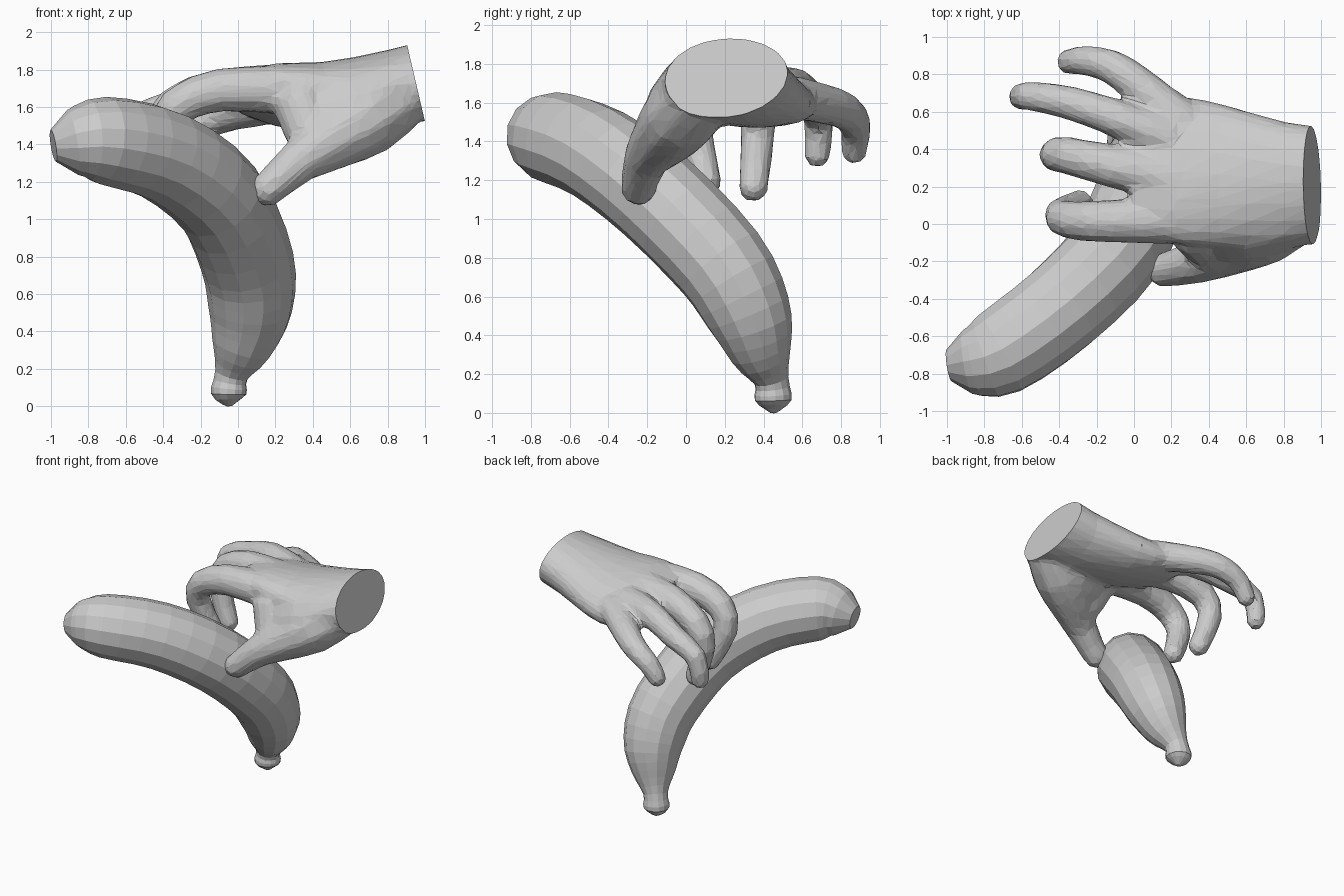
import bpy, bmesh, math
from mathutils import Vector

if "Cube" in bpy.data.objects:
    bpy.data.objects.remove(bpy.data.objects["Cube"])


def refine(keys, n):
    """Catmull-Rom interpolation of every value in a list of key tuples."""
    out = []
    for i in range(len(keys) - 1):
        p0, p1, p2 = keys[max(i - 1, 0)], keys[i], keys[i + 1]
        p3 = keys[min(i + 2, len(keys) - 1)]
        for k in range(n):
            t = k / n
            out.append(tuple(0.5 * (2 * b + (c - a) * t + (2 * a - 5 * b + 4 * c - d) * t * t
                                    + (3 * b - a - 3 * c + d) * t ** 3)
                             for a, b, c, d in zip(p0, p1, p2, p3)))
    return out + [keys[-1]]


def loft(name, rings):
    """Closed flat-shaded skin through a list of vertex rings."""
    bm = bmesh.new()
    loops = [[bm.verts.new(p) for p in ring] for ring in rings]
    n = len(loops[0])
    for a, b in zip(loops, loops[1:]):
        for i in range(n):
            j = (i + 1) % n
            bm.faces.new((a[i], a[j], b[j], b[i]))
    bm.faces.new(loops[0])
    bm.faces.new(loops[-1])
    bmesh.ops.recalc_face_normals(bm, faces=bm.faces)
    mesh = bpy.data.meshes.new(name)
    bm.to_mesh(mesh)
    bm.free()
    obj = bpy.data.objects.new(name, mesh)
    bpy.context.collection.objects.link(obj)
    return obj


def tube(name, keys, sides=10, steps=2):
    """Limb along keys of (x, y, z, radius) with a rounded far end."""
    keys = refine(keys, steps)
    pts = [Vector(k[:3]) for k in keys]
    radii = [k[3] for k in keys]
    pts.append(pts[-1] + (pts[-1] - pts[-2]).normalized() * radii[-1] * 0.6)
    radii.append(radii[-1] * 0.5)
    rings, side = [], Vector((0.3, 1, 0.2))
    for i, p in enumerate(pts):
        tan = (pts[min(i + 1, len(pts) - 1)] - pts[max(i - 1, 0)]).normalized()
        side = (side - tan * side.dot(tan)).normalized()
        up = tan.cross(side)
        rings.append([p + radii[i] * (side * math.cos(a) + up * math.sin(a))
                      for a in (2 * math.pi * (s + 0.5) / sides for s in range(sides))])
    return loft(name, rings)


def finger(name, radius, *joints):
    """Finger tapering evenly from knuckle to tip."""
    last = len(joints) - 1
    return tube(name, [(*j, radius * (1 - 0.4 * i / last)) for i, j in enumerate(joints)])


def apply(obj, kind, **settings):
    """Add a modifier and apply it."""
    mod = obj.modifiers.new(kind.lower(), kind)
    for key, value in settings.items():
        setattr(mod, key, value)
    bpy.context.view_layer.objects.active = obj
    bpy.ops.object.modifier_apply(modifier=mod.name)


# Banana with stem at the bottom
tube("banana", [
    (-.045, .45, 0, .015), (-.05, .45, .065, .095), (-.035, .44, .17, .09),
    (.02, .385, .32, .165), (.065, .32, .52, .225), (.05, .18, .77, .25),
    (-.1, -.15, 1.11, .255), (-.39, -.45, 1.335, .25), (-.72, -.69, 1.42, .235),
    (-.885, -.74, 1.41, .175)], sides=14, steps=3)

# Palm and wrist: (x, y, z, half width, half height); it tilts more toward the knuckles
palm_rings = []
for x, y, z, w, h in refine([(1.1, .21, 1.76, .3, .22), (.8, .21, 1.7, .34, .205),
                             (.45, .26, 1.655, .39, .18), (.2, .29, 1.665, .39, .15),
                             (-.01, .29, 1.68, .28, .09)], 2):
    slope = 0.08 - 0.28 * min(1, max(0, (0.95 - x) / 0.7))
    palm_rings.append([(x, y + w * math.cos(a), z + h * math.sin(a) + slope * w * math.cos(a))
                       for a in (2 * math.pi * s / 20 for s in range(20))])
hand = loft("hand", palm_rings)

# Thumb, the flesh behind it, and fingers
digits = [
    tube("thumb", [(.9, .07, 1.66, .16), (.7, -.02, 1.54, .2), (.5, -.12, 1.42, .165),
                   (.33, -.205, 1.31, .12), (.135, -.25, 1.14, .092)]),
    tube("thumb_muscle", [(.85, .07, 1.68, .2), (.6, 0, 1.58, .21), (.42, -.03, 1.54, .16)]),
    tube("thumb_web", [(.42, -.12, 1.42, .14), (.37, -.08, 1.5, .14), (.32, -.03, 1.64, .14)]),
    finger("index_finger", .132, (.2, .02, 1.69), (-.1, .015, 1.69), (-.33, .02, 1.6),
           (-.39, .05, 1.43), (-.28, .11, 1.17)),
    finger("middle_finger", .13, (.2, .24, 1.7), (-.1, .305, 1.69), (-.35, .365, 1.6),
           (-.42, .37, 1.43), (-.32, .345, 1.14)),
    finger("ring_finger", .115, (.2, .45, 1.67), (-.08, .56, 1.68), (-.35, .65, 1.6),
           (-.57, .685, 1.51), (-.6, .675, 1.31)),
    finger("little_finger", .115, (.27, .54, 1.63), (.0, .76, 1.58), (-.14, .85, 1.53),
           (-.28, .875, 1.45), (-.36, .865, 1.33)),
]

# Fuse everything into one hand, blend the joints and reduce to coarse facets
for part in digits:
    apply(hand, 'BOOLEAN', operation='UNION', solver='EXACT', object=part)
    bpy.data.objects.remove(part)
apply(hand, 'REMESH', mode='VOXEL', voxel_size=0.022)
apply(hand, 'SMOOTH', factor=0.5, iterations=8)
apply(hand, 'DECIMATE', ratio=0.1)

# Slanted flat cut at the wrist
bm = bmesh.new()
bm.from_mesh(hand.data)
cut = bmesh.ops.bisect_plane(bm, geom=bm.verts[:] + bm.edges[:] + bm.faces[:],
                             plane_co=(.95, .21, 1.735), plane_no=(.43, 0, .1), clear_outer=True)
bmesh.ops.holes_fill(bm, edges=[e for e in cut["geom_cut"] if isinstance(e, bmesh.types.BMEdge)])
for face in bm.faces:
    face.smooth = False
bmesh.ops.recalc_face_normals(bm, faces=bm.faces)
bm.to_mesh(hand.data)
bm.free()
